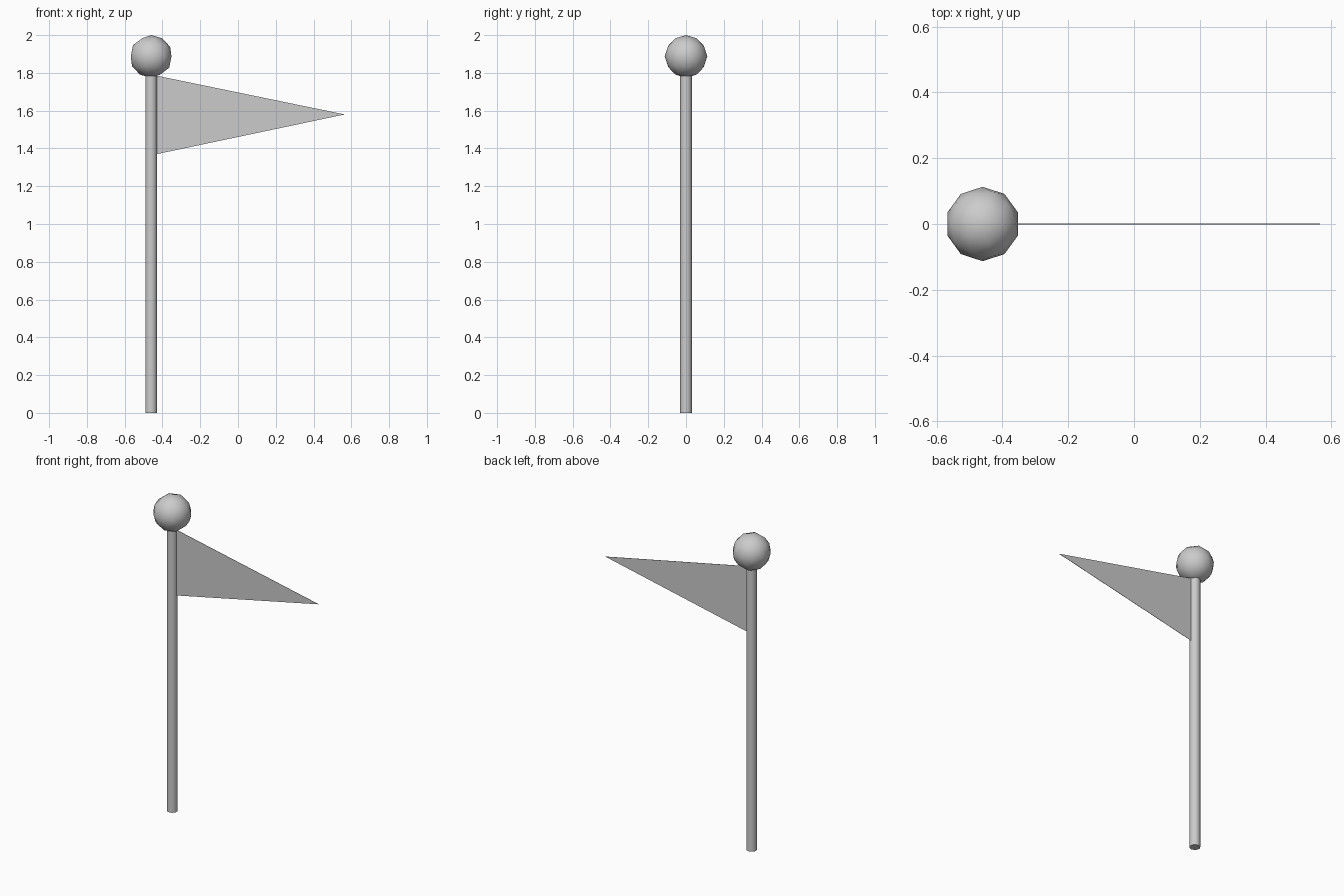
import bpy
import bmesh
from math import radians

cube = bpy.data.objects.get("Cube")
if cube:
    bpy.data.objects.remove(cube, do_unlink=True)

POLE_X = -0.46
POLE_RADIUS = 0.032
POLE_TOP = 1.785
BALL_RADIUS = 0.113

# One plain grey for the whole flagpole
grey = bpy.data.materials.new("light_grey")
grey.use_nodes = True
colour = (0.6, 0.6, 0.6, 1)
grey.diffuse_color = colour
grey.node_tree.nodes["Principled BSDF"].inputs["Base Color"].default_value = colour


def finish(obj, name):
    obj.name = obj.data.name = name
    obj.data.materials.clear()
    obj.data.materials.append(grey)


# Pole
bpy.ops.mesh.primitive_cylinder_add(
    vertices=10, radius=POLE_RADIUS, depth=POLE_TOP,
    location=(POLE_X, 0, POLE_TOP / 2))
bpy.ops.object.shade_smooth_by_angle(angle=radians(50))
finish(bpy.context.object, "pole")

# Ball on top of the pole
bpy.ops.mesh.primitive_ico_sphere_add(
    subdivisions=2, radius=BALL_RADIUS,
    location=(POLE_X, 0, 2 - BALL_RADIUS))
bpy.ops.object.shade_smooth()
finish(bpy.context.object, "ball_finial")

# Triangular pennant: a thin sheet from the pole to a point
bm = bmesh.new()
corners = [(POLE_X + 0.03, 1.37), (0.565, 1.58), (POLE_X + 0.03, POLE_TOP)]
sheet = bm.faces.new([bm.verts.new((x, -0.001, z)) for x, z in corners])
grown = bmesh.ops.extrude_face_region(bm, geom=[sheet], use_keep_orig=True)
moved = [v for v in grown["geom"] if isinstance(v, bmesh.types.BMVert)]
bmesh.ops.translate(bm, verts=moved, vec=(0, 0.002, 0))
bmesh.ops.recalc_face_normals(bm, faces=bm.faces)
mesh = bpy.data.meshes.new("pennant")
bm.to_mesh(mesh)
bm.free()
pennant = bpy.data.objects.new("pennant", mesh)
bpy.context.collection.objects.link(pennant)
finish(pennant, "pennant")
